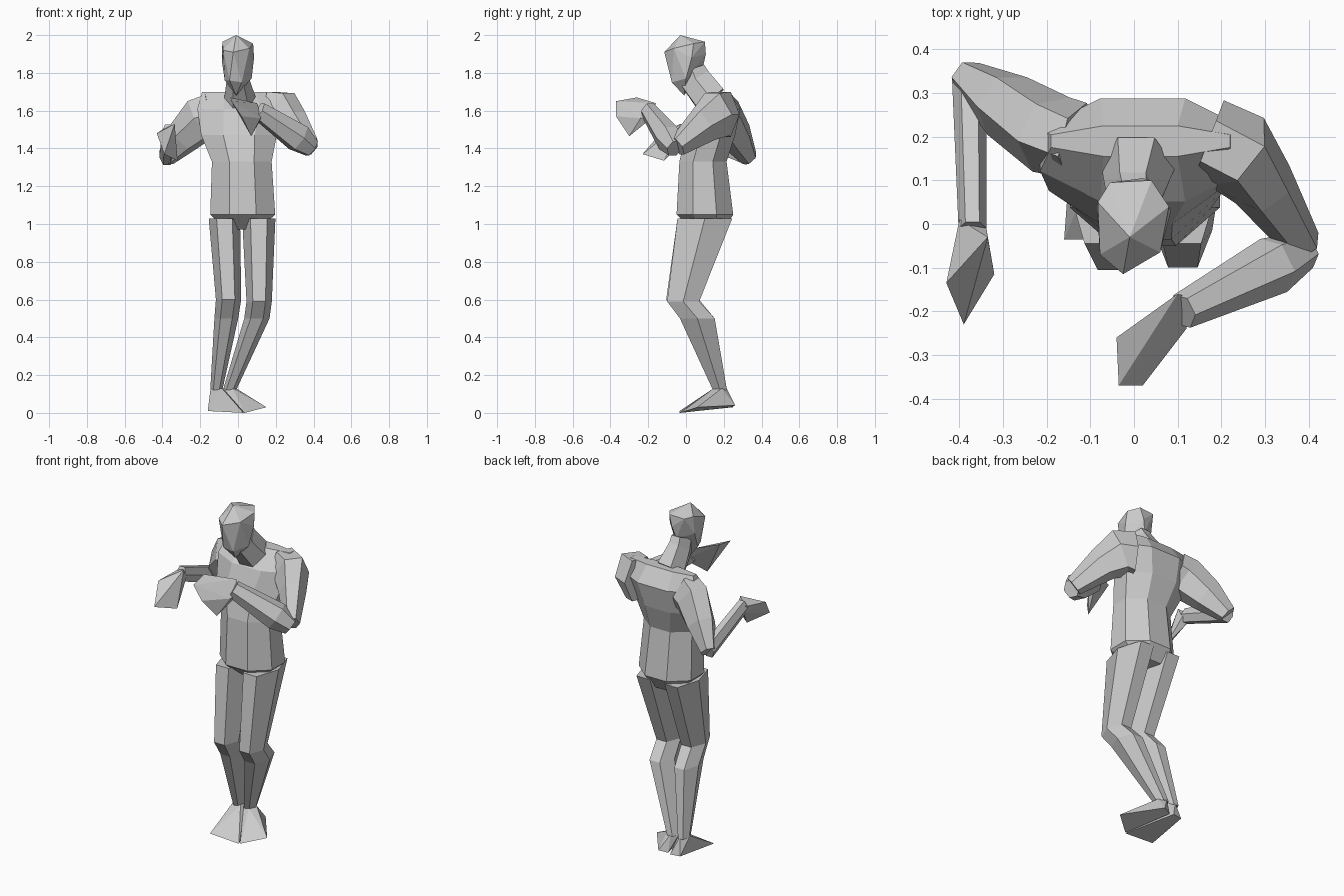
import bpy
import bmesh
from math import cos, sin, pi
from mathutils import Vector

default_cube = bpy.data.objects.get("Cube")
if default_cube:
    bpy.data.objects.remove(default_cube, do_unlink=True)

# One plain grey for the whole figure
grey = bpy.data.materials.new("plain_grey")
grey.use_nodes = True
colour = (0.6, 0.6, 0.6, 1)
grey.diffuse_color = colour
grey.node_tree.nodes["Principled BSDF"].inputs["Base Color"].default_value = colour


def finish(name, bm):
    """Turn a bmesh into a flat shaded object."""
    bmesh.ops.recalc_face_normals(bm, faces=bm.faces[:])
    mesh = bpy.data.meshes.new(name)
    bm.to_mesh(mesh)
    bm.free()
    mesh.materials.append(grey)
    part = bpy.data.objects.new(name, mesh)
    bpy.context.scene.collection.objects.link(part)
    return part


def section(sides, phase):
    """Regular polygon stretched to fill a unit square."""
    points = [(cos(phase + 2 * pi * i / sides), sin(phase + 2 * pi * i / sides))
              for i in range(sides)]
    wide = max(abs(p[0]) for p in points)
    deep = max(abs(p[1]) for p in points)
    return [(a / wide, b / deep) for a, b in points]


def loft(name, stations, sides=6, phase=0.0, up=None):
    """Skin stations (x, y, z, half width, half depth).
    Rings are level, or square to the path when an up direction is given."""
    bm = bmesh.new()
    centres = [Vector(s[:3]) for s in stations]
    rings = []
    for i, station in enumerate(stations):
        across, along = Vector((1, 0, 0)), Vector((0, 1, 0))
        if up:
            before = centres[max(i - 1, 0)]
            after = centres[min(i + 1, len(centres) - 1)]
            tangent = (after - before).normalized()
            across = tangent.cross(Vector(up)).normalized()
            along = across.cross(tangent)
        width, depth = station[3:]
        rings.append([bm.verts.new(centres[i] + across * a * width + along * b * depth)
                      for a, b in section(sides, phase)])
    for low, high in zip(rings, rings[1:]):
        for i in range(sides):
            j = (i + 1) % sides
            bm.faces.new((low[i], low[j], high[j], high[i]))
    bm.faces.new(rings[0][::-1])
    bm.faces.new(rings[-1])
    return finish(name, bm)


def hull(name, points):
    """Faceted convex block around a few corner points."""
    bm = bmesh.new()
    for point in points:
        bm.verts.new(point)
    result = bmesh.ops.convex_hull(bm, input=bm.verts[:])
    spare = {v for v in result["geom_interior"] if isinstance(v, bmesh.types.BMVert)}
    bmesh.ops.delete(bm, geom=list(spare), context="VERTS")
    return finish(name, bm)


UP = (0, 0, 1)

# Torso, from crotch to shoulder line
loft("torso", [
    (.02, .12, .97, .09, .08),
    (.025, .1, 1.05, .172, .15),
    (.02, .09, 1.33, .158, .125),
    (.005, .13, 1.47, .2, .13),
    (.02, .17, 1.61, .235, .118),
    (.015, .19, 1.7, .205, .035),
], sides=8, phase=pi / 8)

# Neck leaning forward
loft("neck", [
    (.01, .13, 1.66, .085, .085),
    (0, .05, 1.765, .06, .08),
    (0, .03, 1.82, .055, .07),
], up=(0, 1, 0))

# Head, tipped down and turned slightly
hull("head", [
    (-.01, -.03, 2), (-.055, .095, 1.96), (.04, .1, 1.965), (.02, .105, 1.9),
    (-.083, .05, 1.965), (.08, .04, 1.955), (-.085, .04, 1.86), (.085, .03, 1.88),
    (-.078, -.07, 1.92), (.06, -.065, 1.93), (-.025, -.115, 1.91),
    (-.07, -.01, 1.76), (.072, 0, 1.77), (-.045, -.075, 1.76), (.02, -.075, 1.75),
    (-.01, -.01, 1.68), (0, .09, 1.83),
])

# Legs: hip, knee, calf, ankle
loft("left_leg", [
    (.11, .1, 1.03, .088, .145),
    (.112, -.015, .59, .067, .085),
    (.1, .06, .5, .067, .092),
    (-.045, .18, .12, .035, .037),
])
loft("right_leg", [
    (-.072, .1, 1.03, .083, .145),
    (-.05, -.018, .6, .067, .087),
    (-.062, .06, .5, .063, .092),
    (-.115, .18, .12, .032, .037),
])

# Feet: ankle on top, wedge spreading to the toes
hull("left_foot", [
    (-.08, .17, .13), (-.03, .145, .13), (-.01, .19, .13), (-.05, .215, .13),
    (-.05, .24, .03), (0, .26, .04), (.15, .06, .03), (.035, -.03, 0),
])
hull("right_foot", [
    (-.145, .17, .13), (-.085, .145, .13), (-.085, .19, .13), (-.11, .215, .13),
    (-.13, .24, .03), (-.07, .25, .03), (-.16, -.035, .01), (.03, -.035, 0),
])

# Left arm raised across the chest
loft("left_upper_arm", [
    (.17, .19, 1.58, .1, .12),
    (.235, .165, 1.58, .1, .12),
    (.295, .09, 1.52, .075, .09),
    (.385, -.045, 1.41, .045, .05),
], up=UP)
loft("left_forearm", [
    (.39, -.06, 1.4, .045, .045),
    (.32, -.095, 1.455, .068, .07),
    (.11, -.2, 1.6, .042, .045),
], up=UP)
hull("left_hand", [
    (.1, -.16, 1.64), (.12, -.24, 1.56), (.13, -.17, 1.57), (-.04, -.26, 1.67),
    (-.035, -.37, 1.65), (.02, -.37, 1.57), (.07, -.3, 1.465),
])

# Right arm pulled back with the forearm reaching forward
loft("right_upper_arm", [
    (-.13, .19, 1.58, .09, .11),
    (-.19, .205, 1.56, .095, .11),
    (-.29, .27, 1.46, .08, .085),
    (-.38, .335, 1.35, .042, .045),
], up=UP)
loft("right_forearm", [
    (-.377, .335, 1.355, .04, .045),
    (-.37, -.01, 1.49, .032, .04),
], up=UP)
hull("right_hand", [
    (-.4, .01, 1.5), (-.335, -.03, 1.53), (-.34, 0, 1.47), (-.38, 0, 1.45),
    (-.43, -.135, 1.48), (-.32, -.115, 1.335), (-.39, -.23, 1.37),
])
